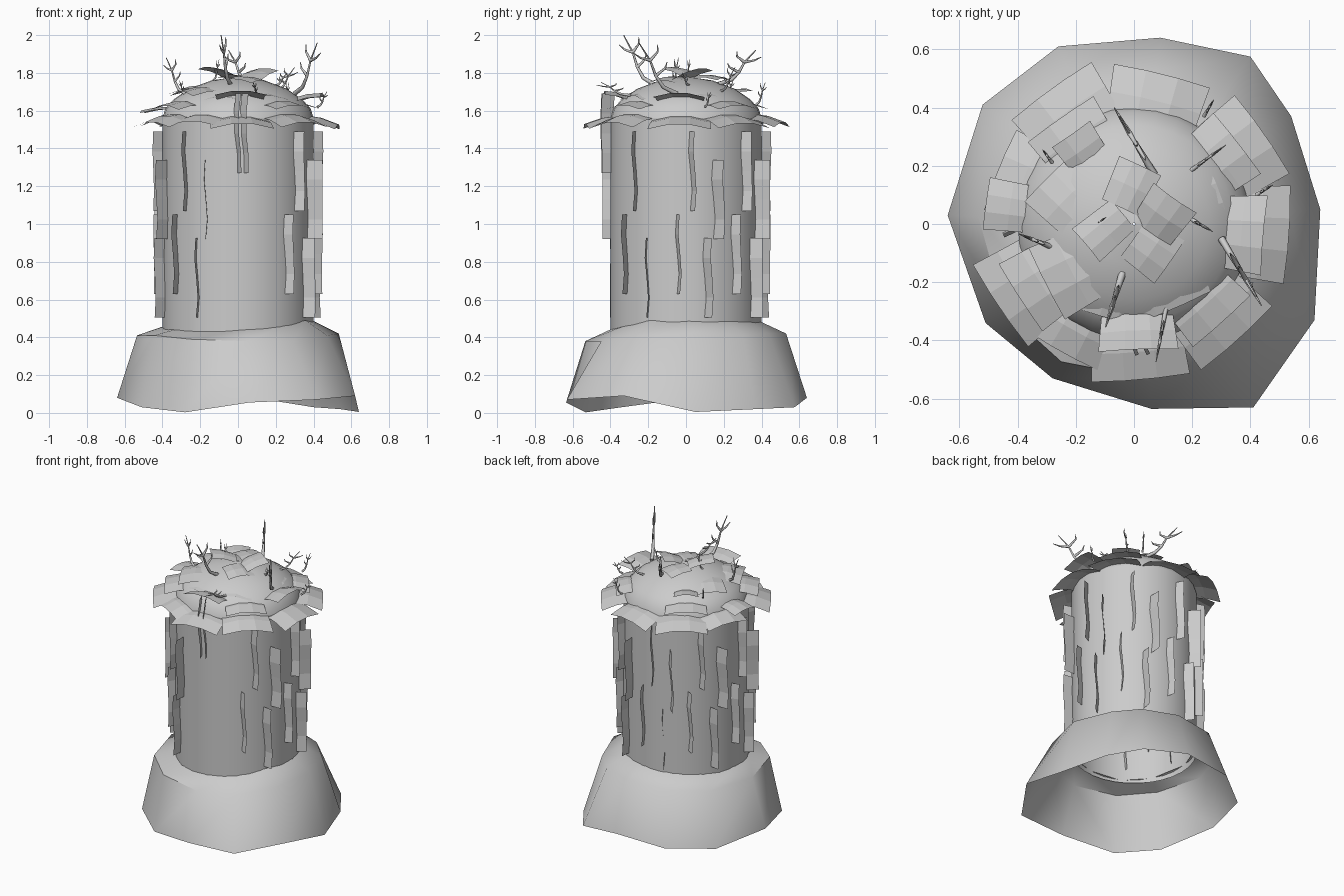
import bpy
from math import sin, cos, pi, radians, hypot
from mathutils import Vector, Matrix

if "Cube" in bpy.data.objects:
    bpy.data.objects.remove(bpy.data.objects["Cube"])


def add_mesh(name, verts, faces, smooth=None):
    me = bpy.data.meshes.new(name)
    me.from_pydata(verts, [], faces)
    me.update()
    ob = bpy.data.objects.new(name, me)
    bpy.context.collection.objects.link(ob)
    if smooth:
        bpy.ops.object.select_all(action='DESELECT')
        ob.select_set(True)
        bpy.context.view_layer.objects.active = ob
        bpy.ops.object.shade_smooth_by_angle(angle=radians(smooth))
    return ob


def rings_to_faces(rings, n):
    return [(r * n + i, r * n + (i + 1) % n, (r + 1) * n + (i + 1) % n, (r + 1) * n + i)
            for r in range(rings - 1) for i in range(n)]


def lathe(name, profile, n=32):
    verts = [(r * cos(2 * pi * i / n), r * sin(2 * pi * i / n), z)
             for r, z in profile for i in range(n)]
    return add_mesh(name, verts, rings_to_faces(len(profile), n), 40)


# trunk (open below) and the domed crown
lathe("trunk", [(.40, .41), (.40, 1.0), (.40, 1.56)])
lathe("crown_dome", [(.40, 1.56), (.385, 1.61), (.34, 1.66), (.26, 1.715), (.14, 1.76), (.005, 1.78)])

# uneven twelve-sided root flare: bottom rim, shoulder, top edge
rim = [(.64, .05, .005), (.54, .37, .02), (.40, .575, .03), (.09, .64, .08),
       (-.26, .61, .06), (-.52, .41, .05), (-.64, .03, .08), (-.51, -.34, .03),
       (-.28, -.53, .003), (.06, -.635, .055), (.41, -.63, .07), (.62, -.33, .09)]
shoulder_z = [.42, .41, .42, .42, .41, .40, .41, .41, .39, .38, .38, .41]
top_z = [.485, .485, .48, .48, .47, .46, .455, .44, .43, .44, .455, .49]
flare = list(rim)
for rad, heights in ((.535, shoulder_z), (.405, top_z)):
    for (x, y, _), z in zip(rim, heights):
        k = rad / hypot(x, y)
        flare.append((x * k, y * k, z))
add_mesh("root_flare", flare, rings_to_faces(3, 12), 50)


# bark strips: thin slanted fins standing off the trunk
def bark_strip(ang, z0, width, k):
    a = radians(ang)
    d = radians(ang + 24)
    base = Vector((.39 * cos(a), .39 * sin(a), z0))
    out = Vector((cos(d), sin(d), 0))
    side = Vector((-sin(d), cos(d), 0))
    verts, faces = [], []
    for i in range(5):
        wob = .009 * sin(i * 1.5 + k)
        for w in (-.01, width * .5, width):
            verts.append(base + out * w + side * wob + Vector((0, 0, i * .105)))
    for i in range(4):
        for j in range(2):
            b = i * 3 + j
            faces.append((b, b + 1, b + 4, b + 3))
    add_mesh("bark_strip", verts, faces)


for start, z0, width in ((-42, 1.07, .065), (-24, .92, .09), (-52, .63, .062), (-31, .505, .075)):
    for k in range(7):
        bark_strip(start + 44.7 * k, z0, width, 0)
for ang in (-92, -87):
    bark_strip(ang, 1.27, .065, 1)


# curved bark shingles: (angle, radius, height, width, length, downward pitch, turn)
def shingle(ang, r, z, w, l, pitch, turn=0):
    a = radians(ang)
    m = (Matrix.Translation((r * cos(a), r * sin(a), z)) @ Matrix.Rotation(a + radians(turn), 4, 'Z')
         @ Matrix.Rotation(radians(pitch), 4, 'Y'))
    verts = []
    for i in range(4):
        for j in range(3):
            u, v = i / 3 - .5, j / 2 - .5
            verts.append(m @ Vector((l * v, w * u * (1 + .12 * v), -.09 * w * 4 * u * u - .05 * l * 4 * v * v)))
    faces = [(i * 3 + j, i * 3 + j + 1, i * 3 + j + 4, i * 3 + j + 3)
             for i in range(3) for j in range(2)]
    add_mesh("shingle", verts, [f[::-1] for f in faces])


shingles = [
    # eaves
    (80, .43, 1.575, .32, .20, 14, -4), (121, .45, 1.575, .32, .20, 14, 5), (158, .41, 1.58, .28, .20, 17),
    (211, .45, 1.575, .32, .20, 14, 3), (241, .42, 1.575, .27, .18, 14), (272, .44, 1.565, .32, .20, 13, 3),
    (312, .44, 1.575, .31, .20, 15), (356, .44, 1.565, .32, .20, 15), (35, .45, 1.57, .31, .20, 15),
    # middle course
    (272, .365, 1.70, .26, .13, -12), (312, .37, 1.65, .25, .17, 8), (355, .37, 1.69, .26, .15, -10),
    (38, .37, 1.65, .25, .17, 8), (125, .36, 1.65, .26, .17, 8), (172, .43, 1.62, .17, .17, 6),
    (213, .38, 1.65, .26, .18, 8),
    # upper course
    (293, .24, 1.71, .29, .17, 12), (217, .27, 1.725, .26, .20, 8, -10), (125, .31, 1.715, .15, .13, -8),
    (160, .25, 1.73, .20, .20, 10, -25), (20, .24, 1.715, .2, .16, 18), (255, .26, 1.70, .18, .16, 14),
]
for s in shingles:
    shingle(*s)
# loose plates on the very top
for s in ((15, .10, 1.81, .17, .15, -18, 40), (95, .13, 1.79, .15, .16, 5, -30),
          (305, .11, 1.78, .17, .15, 8, 20), (190, .10, 1.82, .14, .17, -14, 30)):
    shingle(*s)


# branching twigs, each drawn in a vertical plane from base to tip
STEM = [(0, 0), (.35, .13), (.55, .35), (.7, .65), (1, 1)]
TINES = [[(.55, .35), (.3, .5), (.25, .62)], [(.7, .65), (.5, .82), (.5, .96)],
         [(.7, .65), (.95, .7), (1.15, .8)]]


def twig(base, tip, thick):
    b, t = Vector(base), Vector(tip)
    flat = Vector((t.x - b.x, t.y - b.y, 0))
    cu = bpy.data.curves.new("twig", 'CURVE')
    cu.dimensions = '3D'
    cu.bevel_depth = thick
    cu.bevel_resolution = 1
    cu.use_fill_caps = True
    for n, path in enumerate([STEM] + TINES):
        sp = cu.splines.new('POLY')
        sp.points.add(len(path) - 1)
        for i, (s, h) in enumerate(path):
            sp.points[i].co = (*(b + flat * s + Vector((0, 0, (t.z - b.z) * h))), 1)
            sp.points[i].radius = (1 if n == 0 else .7) * (1 - .8 * i / (len(path) - 1))
    tmp = bpy.data.objects.new("twig_curve", cu)
    me = bpy.data.meshes.new_from_object(tmp)
    bpy.data.objects.remove(tmp)
    bpy.context.collection.objects.link(bpy.data.objects.new("twig", me))


for base, tip, thick in (
        ((.30, -.05, 1.69), (.42, -.25, 1.96), .013),
        ((-.04, -.17, 1.74), (-.09, -.33, 2.0), .013),
        ((.07, .17, 1.74), (-.05, .37, 1.92), .013),
        ((-.28, -.08, 1.69), (-.38, -.04, 1.88), .010),
        ((.19, .18, 1.70), (.30, .26, 1.83), .008),
        ((.11, -.29, 1.68), (.08, -.45, 1.75), .008),
        ((.19, .02, 1.73), (.26, -.02, 1.80), .008),
        ((-.13, 0, 1.76), (-.10, .02, 1.87), .006),
        ((-.28, .21, 1.68), (-.31, .25, 1.76), .007),
        ((.42, .10, 1.62), (.47, .13, 1.70), .007),
        ((.24, .37, 1.63), (.27, .42, 1.75), .007)):
    twig(base, tip, thick)
